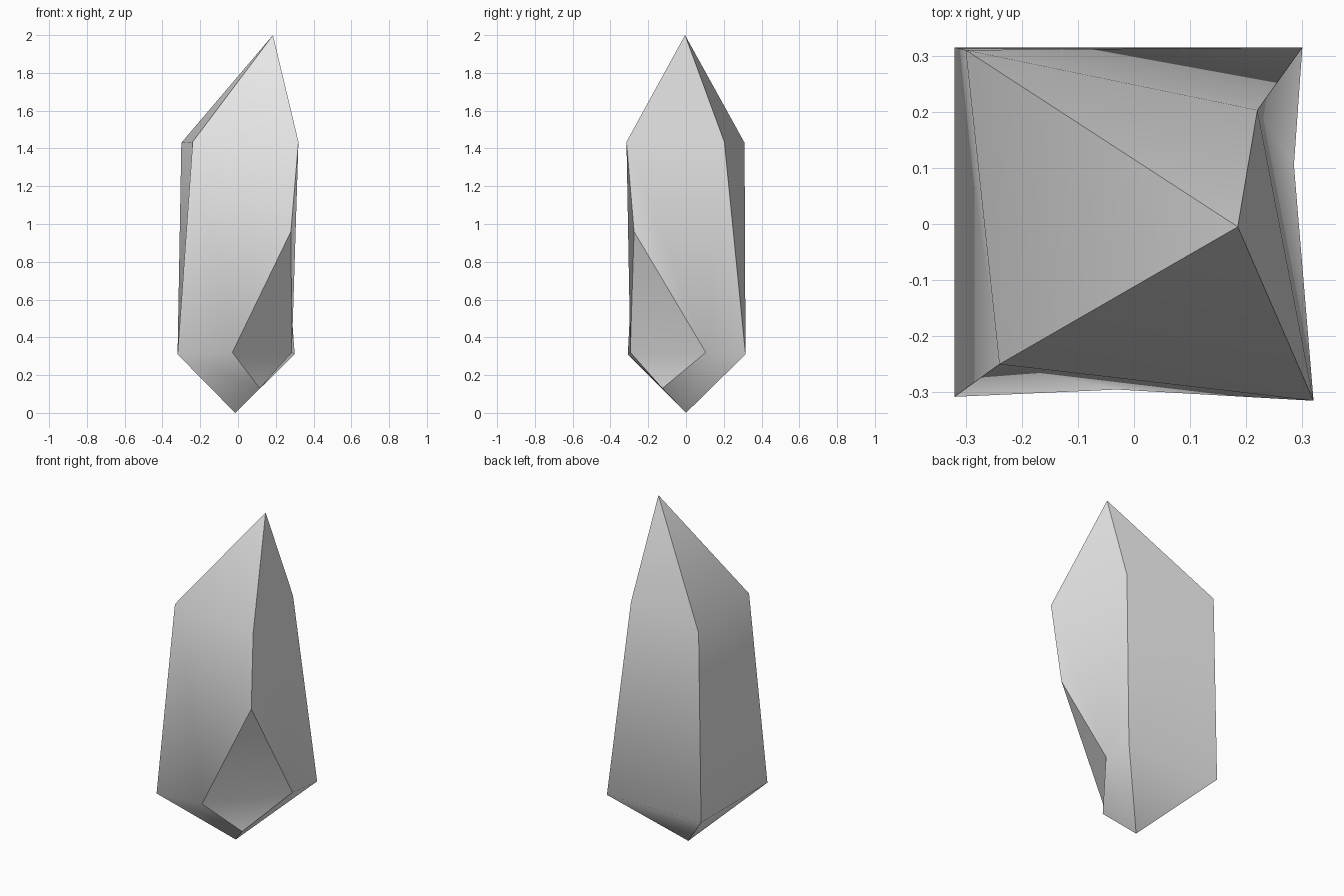
import bpy
import bmesh

old = bpy.data.objects.get("Cube")
if old:
    bpy.data.objects.remove(old, do_unlink=True)

# Corners of the crystal: tip, shoulder ring, base ring, chipped corner, foot
corners = {
    "tip": (0.185, -0.005, 2.0),
    "shoulder_fl": (-0.24, -0.25, 1.435),
    "shoulder_fr": (0.32, -0.315, 1.435),
    "shoulder_br": (0.22, 0.203, 1.435),
    "shoulder_bl": (-0.30, 0.31, 1.43),
    "base_fl": (-0.32, -0.308, 0.31),
    "base_br": (0.30, 0.315, 0.31),
    "base_bl": (-0.32, 0.315, 0.31),
    "chip_top": (0.28, -0.275, 0.96),
    "chip_front": (-0.03, -0.295, 0.32),
    "chip_side": (0.285, 0.105, 0.32),
    "chip_low": (0.115, -0.125, 0.13),
    "foot": (-0.015, 0.0, 0.0),
}

# Each facet column is smooth within itself and sharp against its neighbours
columns = [
    ["shoulder_fl shoulder_fr tip",
     "base_fl chip_front chip_top shoulder_fr shoulder_fl",
     "base_fl foot chip_low chip_front"],
    ["shoulder_fr shoulder_br tip",
     "chip_top chip_side base_br shoulder_br shoulder_fr",
     "chip_side chip_low foot base_br"],
    ["shoulder_br shoulder_bl tip",
     "base_br base_bl shoulder_bl shoulder_br",
     "base_br foot base_bl"],
    ["shoulder_bl shoulder_fl tip",
     "base_bl base_fl shoulder_fl shoulder_bl",
     "base_bl foot base_fl"],
    ["chip_top chip_front chip_side", "chip_front chip_low chip_side"],
]

bm = bmesh.new()
verts = {name: bm.verts.new(co) for name, co in corners.items()}
column_of = {}
for index, facets in enumerate(columns):
    for facet in facets:
        face = bm.faces.new([verts[n] for n in facet.split()])
        face.smooth = True
        column_of[face] = index
bmesh.ops.recalc_face_normals(bm, faces=bm.faces[:])
for edge in bm.edges:
    edge.smooth = len({column_of[f] for f in edge.link_faces}) == 1

mesh = bpy.data.meshes.new("crystal")
bm.to_mesh(mesh)
bm.free()
crystal = bpy.data.objects.new("crystal", mesh)
bpy.context.collection.objects.link(crystal)

# Plain stone grey
grey = bpy.data.materials.new("light_grey")
grey.use_nodes = True
colour = (0.8, 0.8, 0.8, 1.0)
grey.diffuse_color = colour
grey.node_tree.nodes["Principled BSDF"].inputs["Base Color"].default_value = colour
mesh.materials.append(grey)
